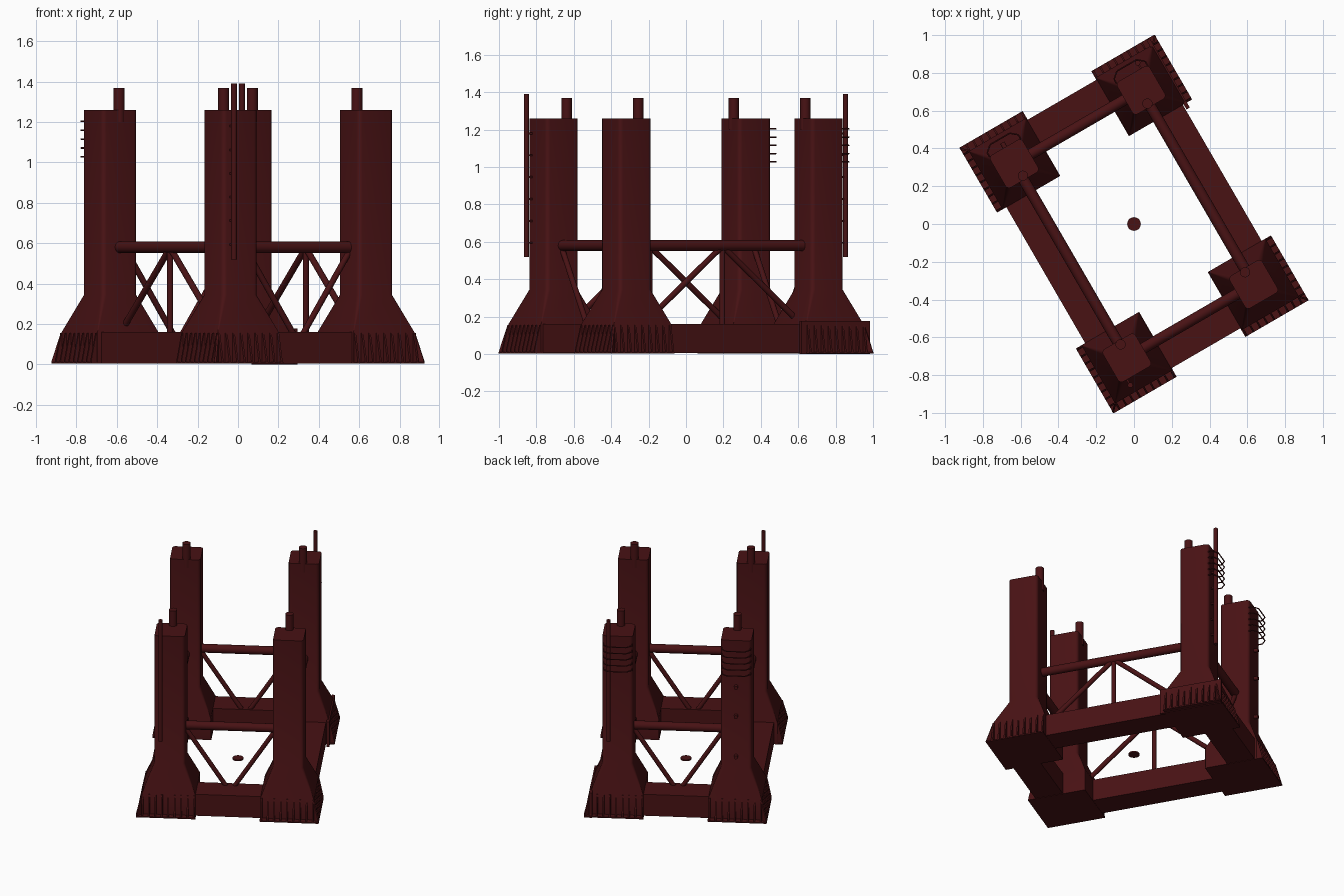
import bpy, bmesh, math
from mathutils import Vector

if "Cube" in bpy.data.objects:
    bpy.data.objects.remove(bpy.data.objects["Cube"])

ANGLE = math.radians(30.1)      # the whole frame is turned about z
CU, CV = 0.388, 0.594           # column centres in the turned frame
CORNERS = [(su, sv) for su in (-1, 1) for sv in (-1, 1)]

mat = bpy.data.materials.new("dark_red_paint")
mat.diffuse_color = (0.065, 0.006, 0.007, 1)
mat.use_nodes = True
mat.node_tree.nodes["Principled BSDF"].inputs["Base Color"].default_value = mat.diffuse_color


def finish(bm, name, smooth=True):
    bmesh.ops.recalc_face_normals(bm, faces=bm.faces[:])
    me = bpy.data.meshes.new(name)
    bm.to_mesh(me)
    bm.free()
    ob = bpy.data.objects.new(name, me)
    bpy.context.collection.objects.link(ob)
    ob.data.materials.append(mat)
    ob.rotation_euler.z = ANGLE
    if smooth:
        bpy.ops.object.select_all(action='DESELECT')
        ob.select_set(True)
        bpy.context.view_layer.objects.active = ob
        bpy.ops.object.shade_smooth_by_angle(angle=math.radians(35))
    return ob


def loft(bm, rings):
    loops = [[bm.verts.new(p) for p in r] for r in rings]
    n = len(loops[0])
    for a, b in zip(loops, loops[1:]):
        for i in range(n):
            bm.faces.new((a[i], a[(i + 1) % n], b[(i + 1) % n], b[i]))
    bm.faces.new(loops[0])
    bm.faces.new(loops[-1])


def box(bm, u0, u1, v0, v1, z0, z1):
    loft(bm, [[(u0, v0, z), (u1, v0, z), (u1, v1, z), (u0, v1, z)] for z in (z0, z1)])


def tube(bm, a, b, r, n=16):
    a, b = Vector(a), Vector(b)
    d = (b - a).normalized()
    x = d.orthogonal().normalized()
    y = d.cross(x)
    ring = [x * math.cos(t) * r + y * math.sin(t) * r
            for t in (2 * math.pi * i / n for i in range(n))]
    loft(bm, [[p + q for q in ring] for p in (a, b)])


def rounded(cu, cv, hu, hv, r, z, n=5):
    pts = []
    for k, (sx, sy) in enumerate([(1, 1), (-1, 1), (-1, -1), (1, -1)]):
        for i in range(n + 1):
            t = math.pi / 2 * (k + i / n)
            pts.append((cu + sx * (hu - r) + r * math.cos(t),
                        cv + sy * (hv - r) + r * math.sin(t), z))
    return pts


def fin(bm, base, out, side, reach, w=0.005):
    # triangular stiffener: vertical at the wall, tapering outwards to the skirt
    base, out, side = Vector(base), Vector(out), Vector(side)
    prof = [(0, 0.008), (reach, 0.008), (reach, 0.02), (0.006, 0.155), (0, 0.155)]
    loft(bm, [[base + out * d + side * s + Vector((0, 0, z)) for d, z in prof]
              for s in (-w, w)])


# Columns with flared feet
bm = bmesh.new()
for su, sv in CORNERS:
    c = (su * CU, sv * CV)
    loft(bm, [rounded(*c, 0.175, 0.178, 0.003, 0.005),
              rounded(*c, 0.175, 0.178, 0.003, 0.16),
              rounded(*c, 0.1, 0.1, 0.022, 0.345),
              rounded(*c, 0.1, 0.1, 0.022, 1.26)])
finish(bm, "columns")

# Foot skirts and stiffener fins on the two outer faces of every foot
bm = bmesh.new()
for su, sv in CORNERS:
    box(bm, su * 0.21, su * 0.597, sv * 0.416, sv * 0.813, 0.004, 0.012)
    for i in range(9):
        t = i / 8
        fin(bm, (su * 0.562, sv * (0.425 + 0.345 * t), 0), (su, 0, 0), (0, 1, 0), 0.034)
        fin(bm, (su * (0.22 + 0.338 * t), sv * 0.771, 0), (0, sv, 0), (1, 0, 0), 0.04)
    d = Vector((su, sv, 0)).normalized()
    fin(bm, (su * 0.56, sv * 0.77, 0), d, (-d.y, d.x, 0), 0.052)
finish(bm, "foot_fins", False)

# Pontoons joining the feet
bm = bmesh.new()
for s in (-1, 1):
    box(bm, s * 0.36, s * 0.54, -0.5, 0.5, 0.006, 0.16)
    box(bm, -0.3, 0.3, s * 0.57, s * 0.76, 0.006, 0.16)
finish(bm, "pontoons", False)

# Side slab on one foot
bm = bmesh.new()
box(bm, 0.545, 0.565, 0.385, 0.809, 0.0, 0.178)
finish(bm, "side_slab", False)

# Horizontal tubes between the columns
bm = bmesh.new()
for s in (-1, 1):
    tube(bm, (s * CU, -CV, 0.58), (s * CU, CV, 0.58), 0.029, 24)
    tube(bm, (-CU, s * CV, 0.58), (CU, s * CV, 0.58), 0.029, 24)
finish(bm, "horizontal_tubes")

# Braces: V on short sides, inverted V with centre post on long sides
bm = bmesh.new()
for s in (-1, 1):
    tube(bm, (s * CU, 0, 0.15), (s * CU, 0, 0.57), 0.015)
    for e in (-1, 1):
        tube(bm, (s * CU, e * 0.015, 0.565), (s * CU, e * 0.50, 0.15), 0.016)
        tube(bm, (e * 0.30, s * CV, 0.57), (e * 0.02, s * CV, 0.14), 0.015)
finish(bm, "diagonal_braces")

# Short stubs on the column tops
bm = bmesh.new()
for su, sv in CORNERS:
    tube(bm, (su * 0.381, sv * 0.516, 1.2), (su * 0.381, sv * 0.516, 1.37), 0.027, 24)
finish(bm, "top_stubs")

# Two caisson pipes with wall brackets on opposite columns
bm = bmesh.new()
for s in (-1, 1):
    tube(bm, (s * 0.445, s * 0.728, 0.52), (s * 0.445, s * 0.728, 1.39), 0.014)
    for i in range(6):
        z = 0.595 + 0.117 * i
        box(bm, s * 0.44, s * 0.45, s * 0.685, s * 0.728, z - 0.005, z + 0.005)
finish(bm, "caisson_pipes")

# Guard rails on the rear faces
bm = bmesh.new()
for s in (-1, 1):
    for i in range(5):
        z = 1.028 + 0.044 * i
        path = [(-0.095, 0.095), (-0.095, 0.122), (-0.06, 0.152),
                (0.06, 0.152), (0.095, 0.122), (0.095, 0.095)]
        pts = [(s * CU + u, CV + v, z) for u, v in path]
        for a, b in zip(pts, pts[1:]):
            tube(bm, a, b, 0.004, 8)
finish(bm, "guard_rails")

# Mooring knobs below one rack
bm = bmesh.new()
for z in (0.93, 0.72, 0.43):
    tube(bm, (-CU, CV + 0.09, z), (-CU, CV + 0.128, z), 0.013)
finish(bm, "mooring_knobs")

# Small centre disc
bm = bmesh.new()
tube(bm, (0, 0, 0.07), (0, 0, 0.08), 0.036, 32)
finish(bm, "centre_disc")
